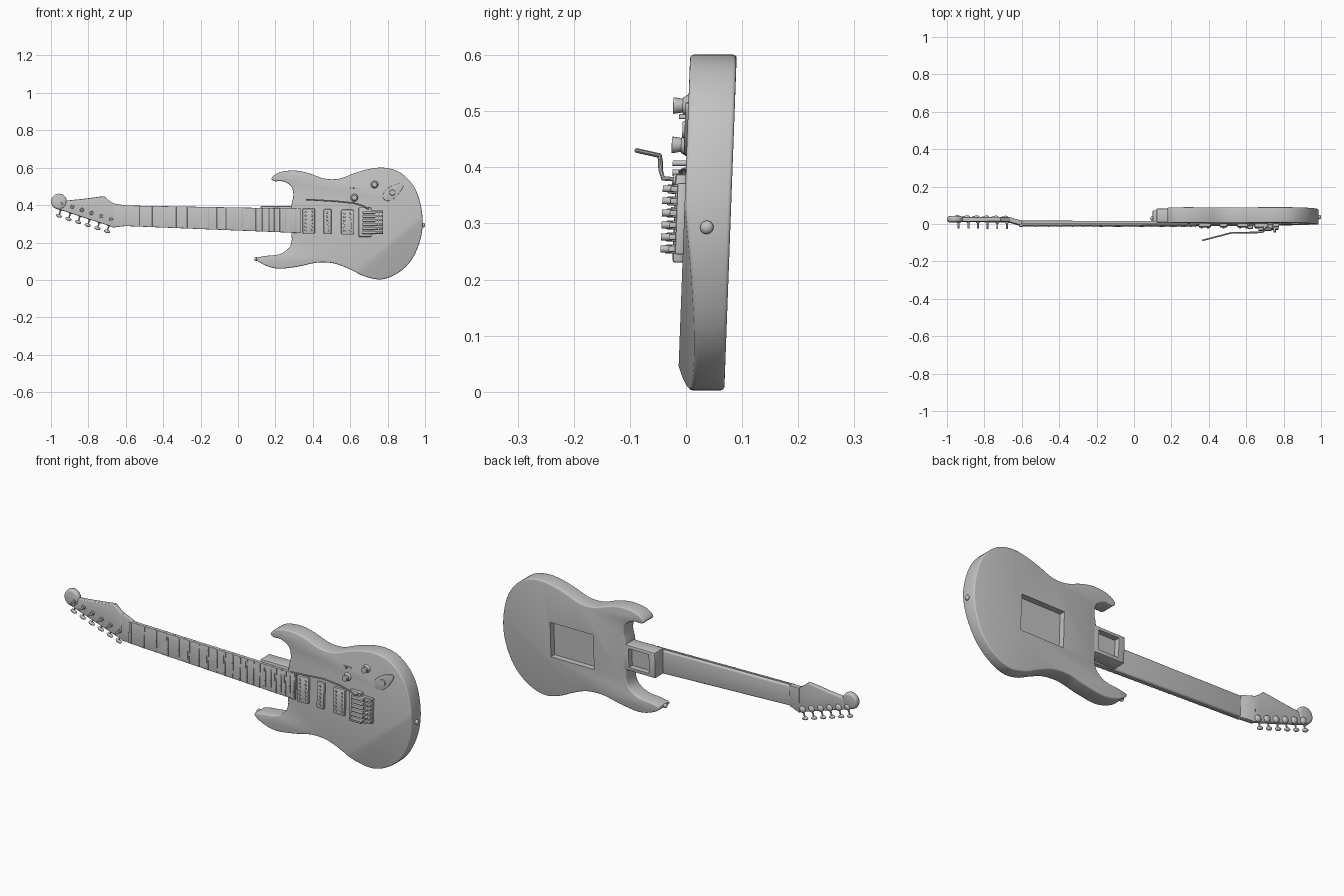
import bpy, bmesh
from math import pi, radians, cos, sin
from mathutils import Matrix, Vector

cube = bpy.data.objects.get("Cube")
if cube:
    bpy.data.objects.remove(cube, do_unlink=True)

grey = bpy.data.materials.new("plain grey")
grey.use_nodes = True
colour = (0.55, 0.55, 0.55, 1)
grey.diffuse_color = colour
grey.node_tree.nodes["Principled BSDF"].inputs["Base Color"].default_value = colour

LEAN = 0.037  # the whole instrument leans back slightly


def bake(obj):
    """Turn the modifier result into plain mesh data."""
    graph = bpy.context.evaluated_depsgraph_get()
    mesh = bpy.data.meshes.new_from_object(obj.evaluated_get(graph))
    obj.modifiers.clear()
    obj.data = mesh


def add(name, bm, bevel=0, segments=3):
    for v in bm.verts:
        v.co.y += LEAN * (v.co.z - 0.4)
    bmesh.ops.recalc_face_normals(bm, faces=bm.faces)
    mesh = bpy.data.meshes.new(name)
    bm.to_mesh(mesh)
    bm.free()
    mesh.materials.append(grey)
    obj = bpy.data.objects.new(name, mesh)
    bpy.context.collection.objects.link(obj)
    if bevel:
        mod = obj.modifiers.new("round_edges", "BEVEL")
        mod.width, mod.segments = bevel, segments
        mod.limit_method, mod.angle_limit = "ANGLE", radians(50)
        bake(obj)
    return obj


def prism_mesh(points, y0, y1, shift=lambda x: 0):
    """Extrude an x-z outline from y0 to y1."""
    bm = bmesh.new()
    front, back = [[bm.verts.new((x, y + shift(x), z)) for x, z in points] for y in (y0, y1)]
    bm.faces.new(front)
    bm.faces.new(back[::-1])
    for i in range(len(points)):
        bm.faces.new((front[i - 1], front[i], back[i], back[i - 1]))
    bmesh.ops.recalc_face_normals(bm, faces=bm.faces)
    return bm


def prism(name, points, y0, y1, bevel=0, segments=3, shift=lambda x: 0):
    return add(name, prism_mesh(points, y0, y1, shift), bevel, segments)


def box(name, x0, x1, y0, y1, z0, z1, bevel=0):
    return prism(name, [(x0, z0), (x1, z0), (x1, z1), (x0, z1)], y0, y1, bevel, 2)


def cone(name, x, z, back, front, r_back, r_front, bevel=0, sides=20):
    bm = bmesh.new()
    place = Matrix.Translation((x, (back + front) / 2, z)) @ Matrix.Rotation(pi / 2, 4, "X")
    bmesh.ops.create_cone(bm, cap_ends=True, segments=sides, radius1=r_back, radius2=r_front,
                          depth=back - front, matrix=place)
    return add(name, bm, bevel)


def ball(name, loc, size, turn=0):
    bm = bmesh.new()
    place = Matrix.Translation(loc) @ Matrix.Rotation(turn, 4, "Y") @ Matrix.Diagonal((*size, 1))
    bmesh.ops.create_uvsphere(bm, u_segments=16, v_segments=10, radius=1, matrix=place)
    return add(name, bm)


def tube(name, points, radius):
    curve = bpy.data.curves.new(name, "CURVE")
    curve.dimensions, curve.bevel_depth, curve.use_fill_caps = "3D", radius, True
    curve.bevel_resolution = 2
    spline = curve.splines.new("POLY")
    spline.points.add(len(points) - 1)
    for p, co in zip(spline.points, points):
        p.co = (*co, 1)
    temp = bpy.data.objects.new("path", curve)
    bpy.context.collection.objects.link(temp)
    graph = bpy.context.evaluated_depsgraph_get()
    mesh = bpy.data.meshes.new_from_object(temp.evaluated_get(graph))
    bpy.data.objects.remove(temp)
    bm = bmesh.new()
    bm.from_mesh(mesh)
    return add(name, bm)


def smooth_loop(points, steps=4):
    """Closed Catmull-Rom curve through the points."""
    pts, out = [Vector(p) for p in points], []
    n = len(pts)
    for i in range(n):
        a, b, c, d = (pts[(i + k) % n] for k in (-1, 0, 1, 2))
        for s in range(steps):
            t = s / steps
            out.append(tuple(b + (c - a) * t / 2 + (a - b * 2.5 + c * 2 - d / 2) * t * t
                             + (b * 1.5 - a / 2 - c * 1.5 + d / 2) * t ** 3))
    return out


def carve(obj, x0, x1, y0, y1, z0, z1):
    cutter = box("cutter", x0, x1, y0, y1, z0, z1)
    mod = obj.modifiers.new("recess", "BOOLEAN")
    mod.operation, mod.object, mod.solver = "DIFFERENCE", cutter, "EXACT"
    bake(obj)
    bpy.data.objects.remove(cutter, do_unlink=True)


# Body with a sloped forearm cut and a cavity in the back
outline = [(.18, .545), (.22, .575), (.3, .585), (.38, .57), (.46, .542), (.54, .541), (.62, .57),
           (.7, .593), (.78, .6), (.86, .578), (.93, .515), (.97, .43), (.987, .32), (.975, .215),
           (.93, .11), (.86, .04), (.77, .003), (.68, .018), (.6, .056), (.515, .088), (.425, .093),
           (.33, .073), (.22, .06), (.14, .08), (.097, .113), (.14, .127), (.22, .137), (.27, .168),
           (.287, .21), (.285, .26), (.285, .39), (.296, .45), (.285, .5), (.24, .527), (.195, .528)]
bm = prism_mesh(smooth_loop(outline), 0, .083)
along, down = Vector((.773, 0, .635)), Vector((.094, .028, -.114))
normal = along.cross(down).normalized()
if normal.y > 0:
    normal.negate()
bmesh.ops.bisect_plane(bm, geom=bm.verts[:] + bm.edges[:] + bm.faces[:], dist=1e-5,
                       plane_co=(.69, 0, .09), plane_no=normal, clear_outer=True)
bmesh.ops.holes_fill(bm, edges=[e for e in bm.edges if e.is_boundary], sides=0)
body = add("body", bm, .009)
carve(body, .47, .715, .053, .12, .215, .395)

# Heel block behind the neck
heel = box("neck_heel", .12, .3, .008, .083, .262, .395, .006)
carve(heel, .155, .27, .055, .12, .28, .378)


# Neck, fingerboard, frets and inlays follow one tapering centre line
def mid(x):
    return .343 - .029 * (x + .6)


def half(x):
    return .055 + .011 * (x + .6)


def strip(name, x0, x1, y0, y1, margin=0, bevel=0):
    pts = [(x, mid(x) + s * (half(x) - margin)) for x, s in ((x0, -1), (x1, -1), (x1, 1), (x0, 1))]
    return prism(name, pts, y0, y1, bevel)


strip("neck", -.61, .3, -.002, .018, .002, .008)
strip("fingerboard", -.61, .335, -.009, 0, 0, .002)
strip("nut", -.612, -.598, -.013, .002, .002, .002)
frets = [-.6 + 1.32 * (1 - 2 ** (-n / 12)) for n in range(22)]
for x in frets[1:]:
    strip("fret", x - .0025, x + .0025, -.012, -.008, .001, .001)
for n in (3, 5, 7, 9, 12, 15, 17, 19):
    a, b = frets[n - 1] + .008, frets[n] - .008
    w = half(a) * .75
    prism("fret_inlay", [(a, mid(a) - w), (b, mid(b) - w), (b, mid(b) + w)], -.0105, -.0085)

# Headstock set back from the neck by a short ramp
prism("headstock_ramp", [(-.67, .28), (-.6, .288), (-.6, .398), (-.67, .41)], -.008, .018, .003,
      shift=lambda x: .02 if x < -.65 else 0)
head = [(-.66, .278), (-.66, .405), (-.69, .425), (-.715, .447), (-.74, .445), (-.83, .433),
        (-.91, .425), (-.95, .42), (-.985, .386), (-.9, .358), (-.8, .325), (-.7, .293)]
prism("headstock", head, .012, .036, .004)
cone("headstock_scroll", -.957, .419, .041, .008, .042, .042, .012, 28)

# Six tuners along the lower edge of the headstock
out = Vector((-.302, 0, -.953))
for i in range(6):
    edge = Vector((-.948, .036, .374)).lerp(Vector((-.69, .036, .291)), i / 5)
    ball("tuner_housing", edge - out * .012, (.017, .012, .017))
    tube("tuner_shaft", [edge - out * .01, edge + out * .028], .004)
    ball("tuner_button", edge + out * .033, (.017, .009, .009), .307)
    post = edge - out * .035
    cone("tuner_collar", post.x, post.z, .014, .006, .011, .009)
    cone("tuner_post", post.x, post.z, .014, -.024, .005, .005, 0, 12)

# Pickups: two wide ones around a narrow one, with pole pieces
for name, x0, x1, rows in (("neck_pickup", .345, .412, (.362, .395)),
                           ("middle_pickup", .458, .5, (.479,)),
                           ("bridge_pickup", .552, .618, (.568, .602))):
    c = mid((x0 + x1) / 2)
    box(name, x0, x1, -.014, .002, c - .067, c + .067, .006)
    for x in rows:
        for k in range(6):
            cone("pole_piece", x, c + (k - 2.5) * .019, -.012, -.018, .006, .005, 0, 12)

# Bridge with saddles and fine tuners
box("bridge_plate", .645, .715, -.018, .002, .23, .388, .005)
box("bridge_base", .7, .775, -.014, .002, .245, .372, .003)
for k in range(6):
    z = .308 + (k - 2.5) * .0215
    box("saddle", .665, .735, -.032, -.01, z - .008, z + .008, .003)
    box("saddle_tail", .73, .772, -.026, -.01, z - .005, z + .005, .002)
    cone("fine_tuner", .752, z, -.02, -.04, .006, .006, 0, 12)

# Vibrato arm
tube("vibrato_arm", [(.365, -.089, .43), (.52, -.048, .421), (.62, -.046, .411),
                     (.672, -.045, .395), (.695, -.04, .38), (.7, 0, .378)], .0042)
cone("arm_socket", .7, .378, 0, -.022, .011, .01)

# Knobs, selector switch and jack plate
for x, z in ((.73, .51), (.622, .44)):
    cone("knob_skirt", x, z, .001, -.01, .021, .014)
    cone("knob", x, z, -.008, -.027, .012, .015, .002)
box("selector_slot", .6, .642, -.003, .002, .487, .494, .001)
box("selector_switch", .616, .624, -.016, 0, .486, .495, .002)
turn = radians(38)
ring = []
for k in range(28):
    t = 2 * pi * k / 28
    u, v = .066 * cos(t), .03 * sin(t) * (1 - .35 * cos(t))
    ring.append((.832 + u * cos(turn) - v * sin(turn), .473 + u * sin(turn) + v * cos(turn)))
prism("jack_plate", ring, -.005, .002, .002)
cone("jack_socket", .825, .467, 0, -.009, .018, .014)

# Strap buttons at the tail and on the lower horn
for name, x, z, s in (("tail_strap_button", .988, .293, 1), ("horn_strap_button", .1, .112, -1)):
    ball(name, (x + .004 * s, .041, z), (.009, .012, .012))

# Smooth shading with crisp edges
bpy.ops.object.select_all(action="DESELECT")
for obj in bpy.context.collection.objects:
    if obj.type == "MESH" and grey.name in obj.data.materials:
        obj.select_set(True)
        bpy.context.view_layer.objects.active = obj
bpy.ops.object.shade_smooth_by_angle(angle=radians(35))
